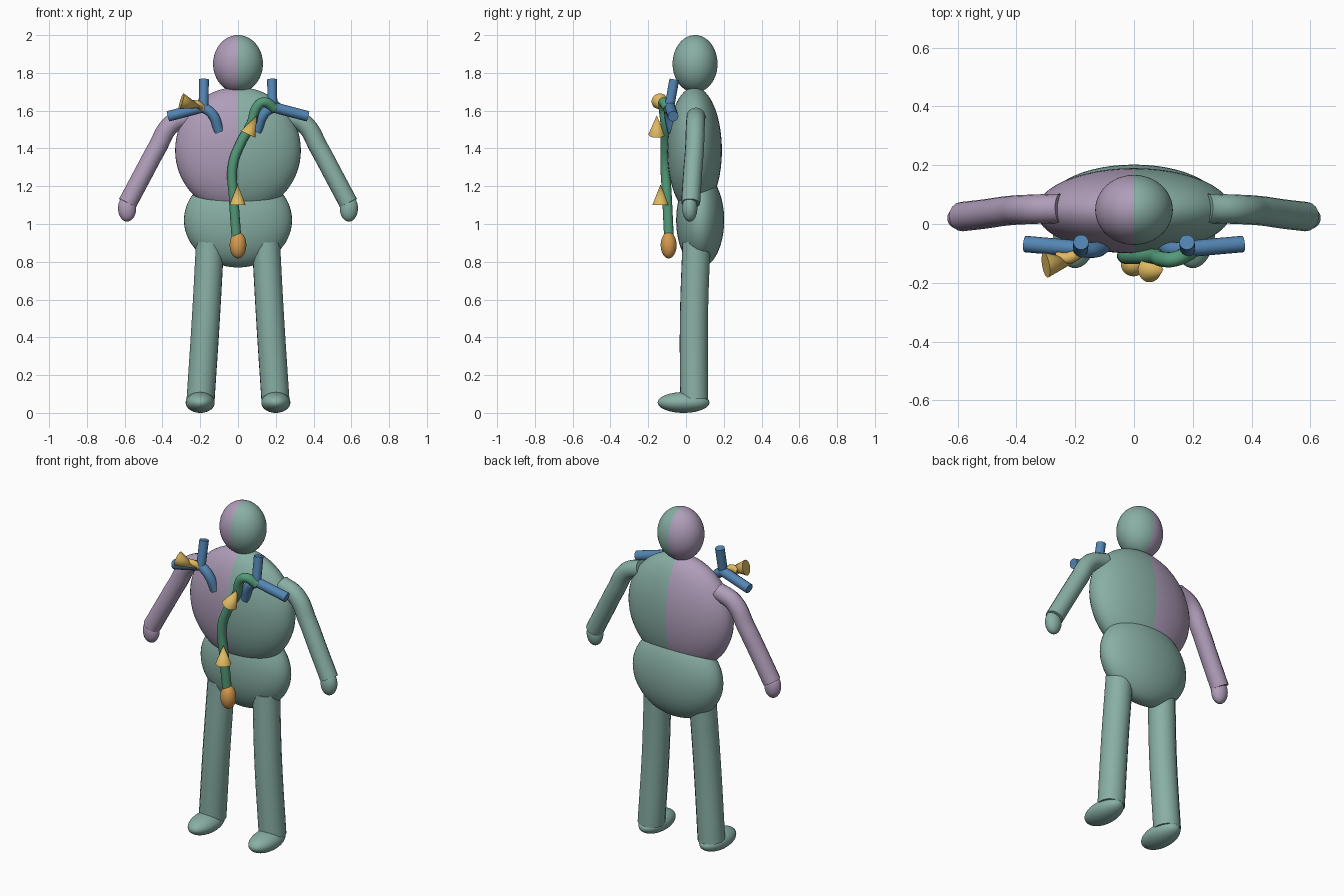
import bpy
import bmesh
from math import radians
from mathutils import Vector, Matrix

old = bpy.data.objects.get("Cube")
if old:
    bpy.data.objects.remove(old, do_unlink=True)


def material(name, srgb):
    col = [c ** 2.2 for c in srgb] + [1]
    m = bpy.data.materials.new(name)
    m.use_nodes = True
    m.diffuse_color = col
    m.node_tree.nodes["Principled BSDF"].inputs["Base Color"].default_value = col
    return m


SAGE = material("sage body", (.53, .68, .64))
MAUVE = material("mauve region", (.68, .61, .72))
BLUE = material("vein blue", (.33, .52, .70))
GREEN = material("duct green", (.33, .60, .47))
YELLOW = material("arrow yellow", (.87, .72, .38))
ORANGE = material("sac orange", (.83, .60, .31))


def finish(name, bm, mats, split=False):
    """Store the mesh; split colours faces on the -x side with the second material."""
    bmesh.ops.recalc_face_normals(bm, faces=bm.faces)
    if split:
        for f in bm.faces:
            f.material_index = int(f.calc_center_median().x < 0)
    me = bpy.data.meshes.new(name)
    bm.to_mesh(me)
    bm.free()
    for m in mats:
        me.materials.append(m)
    ob = bpy.data.objects.new(name, me)
    bpy.context.collection.objects.link(ob)
    bpy.ops.object.select_all(action='DESELECT')
    ob.select_set(True)
    bpy.context.view_layer.objects.active = ob
    bpy.ops.object.shade_smooth_by_angle(angle=radians(40))
    return ob


def ellipsoid(name, centre, radii, *mats):
    bm = bmesh.new()
    bmesh.ops.create_uvsphere(bm, u_segments=48, v_segments=32, radius=1)
    bm.transform(Matrix.Translation(centre) @ Matrix.Diagonal((*radii, 1)))
    return finish(name, bm, mats, len(mats) > 1)


def tube(name, points, radius, mat):
    """Round capped tube along a smooth path."""
    cu = bpy.data.curves.new(name, 'CURVE')
    cu.dimensions = '3D'
    cu.bevel_depth = radius
    cu.bevel_resolution = 6
    cu.resolution_u = 8
    cu.use_fill_caps = True
    sp = cu.splines.new('BEZIER')
    sp.bezier_points.add(len(points) - 1)
    for bp, p in zip(sp.bezier_points, points):
        bp.co = p
        bp.handle_left_type = bp.handle_right_type = 'AUTO'
    tmp = bpy.data.objects.new(name + " path", cu)
    bpy.context.collection.objects.link(tmp)
    me = tmp.evaluated_get(bpy.context.evaluated_depsgraph_get()).to_mesh()
    bm = bmesh.new()
    bm.from_mesh(me)
    bpy.data.objects.remove(tmp, do_unlink=True)
    bmesh.ops.remove_doubles(bm, verts=bm.verts, dist=.0001)
    return finish(name, bm, [mat])


def arrow(name, base, tip, radius):
    base, tip = Vector(base), Vector(tip)
    axis = tip - base
    bm = bmesh.new()
    bmesh.ops.create_cone(bm, cap_ends=True, segments=32, radius1=radius,
                          radius2=0, depth=axis.length)
    bm.transform(Matrix.Translation((base + tip) / 2)
                 @ axis.to_track_quat('Z', 'Y').to_matrix().to_4x4())
    return finish(name, bm, [YELLOW])


# Head, chest and pelvis
ellipsoid("head", (0, .048, 1.848), (.132, .119, .152), SAGE, MAUVE)
ellipsoid("torso", (0, .045, 1.39), (.333, .145, .335), SAGE, MAUVE)
ellipsoid("pelvis", (0, .075, 1.02), (.286, .127, .25), SAGE)

# Limbs and neck veins on both sides
for side, s, skin in (("left", 1, SAGE), ("right", -1, MAUVE)):
    def path(*pts):
        return [(s * x, y, z) for x, y, z in pts]

    tube(side + "_arm", path((.25, .053, 1.57), (.35, .05, 1.53), (.43, .045, 1.4),
                             (.5, .035, 1.27), (.585, .025, 1.11)), .05, skin)
    ellipsoid(side + "_hand", (s * .587, .02, 1.083), (.048, .04, .07), skin)
    tube(side + "_leg", path((.148, .055, .9), (.17, .042, .5), (.198, .043, .07)),
         .075, SAGE)
    ellipsoid(side + "_foot", (s * .2, -.013, .055), (.077, .137, .055), SAGE)
    tube(side + "_neck_vein", path((.18, -.062, 1.765), (.183, -.09, 1.61)), .026, BLUE)
    tube(side + "_shoulder_vein", path((.37, -.068, 1.57), (.18, -.085, 1.62)), .028, BLUE)
    tube(side + "_chest_vein", path((.185, -.085, 1.62), (.135, -.088, 1.58),
                                    (.1, -.07, 1.49)), .027, BLUE)

# Central duct with the sac at its lower end
tube("central_duct", [(-.008, -.09, .92), (-.022, -.1, 1.13), (-.028, -.11, 1.31),
                      (.015, -.11, 1.43), (.07, -.11, 1.53), (.1, -.12, 1.62),
                      (.135, -.12, 1.645), (.195, -.095, 1.61)], .026, GREEN)
ellipsoid("duct_sac", (0, -.092, .888), (.044, .042, .07), ORANGE)

# Flow arrows and the short duct on the right
arrow("lower_arrow", (-.002, -.135, 1.1), (-.002, -.135, 1.21), .043)
arrow("upper_arrow", (.053, -.155, 1.475), (.1, -.155, 1.575), .043)
arrow("right_arrow", (-.3, -.14, 1.65), (-.185, -.12, 1.615), .043)
tube("right_duct", [(-.265, -.115, 1.63), (-.22, -.115, 1.635), (-.18, -.09, 1.61)],
     .02, YELLOW)
